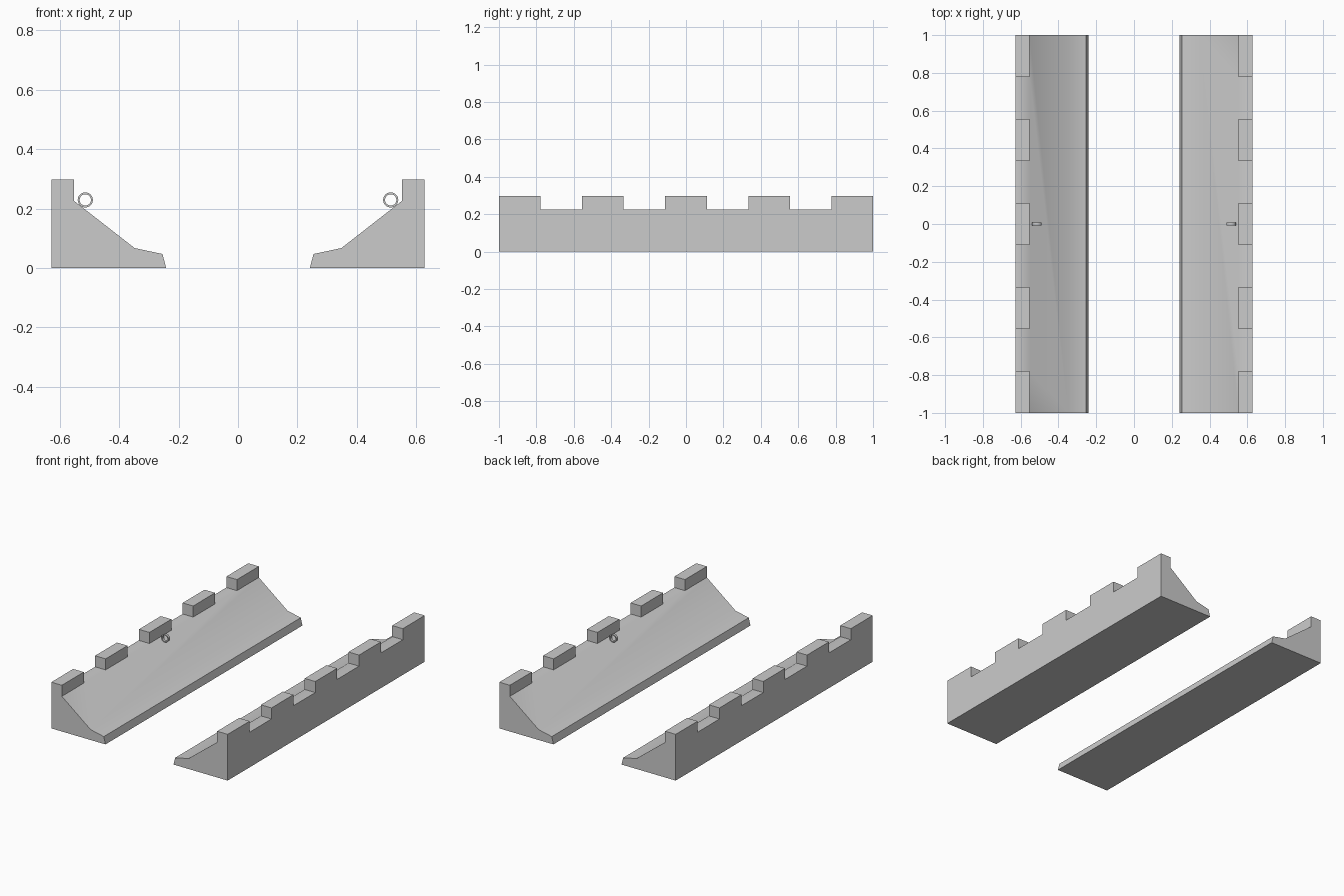
import bpy, bmesh
from math import radians, tau

if "Cube" in bpy.data.objects:
    bpy.data.objects.remove(bpy.data.objects["Cube"])

BLOCKS = 9
# Cross-section of one wall (x, z); the first two points bound the top ledge
PROFILE = [(0.627, 0.226), (0.552, 0.226), (0.348, 0.067),
           (0.254, 0.047), (0.242, 0.0), (0.627, 0.0)]


def finish(bm, name, angle):
    """Turn a bmesh into a smooth-by-angle object mirrored across x = 0."""
    bmesh.ops.recalc_face_normals(bm, faces=bm.faces[:])
    mesh = bpy.data.meshes.new(name)
    bm.to_mesh(mesh)
    bm.free()
    obj = bpy.data.objects.new(name, mesh)
    bpy.context.collection.objects.link(obj)
    bpy.ops.object.select_all(action='DESELECT')
    obj.select_set(True)
    bpy.context.view_layer.objects.active = obj
    bpy.ops.object.shade_smooth_by_angle(angle=radians(angle))
    mirror = obj.modifiers.new("mirror", 'MIRROR')
    mirror.use_axis = (True, False, False)
    mirror.use_mirror_merge = False
    return obj


# Wall: profile lofted along y in nine equal bays
bm = bmesh.new()
loops = [[bm.verts.new((x, -1 + 2 * i / BLOCKS, z)) for x, z in PROFILE]
         for i in range(BLOCKS + 1)]
tops = []
n = len(PROFILE)
for i, (a, b) in enumerate(zip(loops, loops[1:])):
    for j in range(n):
        k = (j + 1) % n
        face = bm.faces.new((a[j], a[k], b[k], b[j]))
        if j == 0 and i % 2 == 0:
            tops.append(face)
bm.faces.new(loops[0])
bm.faces.new(loops[-1][::-1])
bmesh.ops.recalc_face_normals(bm, faces=bm.faces[:])

# Battlement blocks: raise every other bay of the top ledge
raised = bmesh.ops.extrude_face_region(bm, geom=tops)["geom"]
for g in raised:
    if isinstance(g, bmesh.types.BMVert):
        g.co.z = 0.297
left_over = [f for f in tops if f.is_valid]
if left_over:
    bmesh.ops.delete(bm, geom=left_over, context='FACES_ONLY')
bmesh.ops.dissolve_limit(bm, angle_limit=0.01, verts=bm.verts[:], edges=bm.edges[:])
finish(bm, "sloped_wall", 40)

# Ring: rectangular section spun around the y direction
bm = bmesh.new()
CX, CZ = 0.514, 0.229
sec = [bm.verts.new((CX + r, y, CZ))
       for r, y in ((0.0255, -0.008), (0.0255, 0.008), (0.019, 0.008), (0.019, -0.008))]
edges = [bm.edges.new((sec[i], sec[(i + 1) % 4])) for i in range(4)]
bmesh.ops.spin(bm, geom=sec + edges, cent=(CX, 0, CZ), axis=(0, 1, 0),
               angle=tau, steps=32, use_merge=True)
bmesh.ops.remove_doubles(bm, verts=bm.verts[:], dist=0.0001)
finish(bm, "tie_ring", 40)
